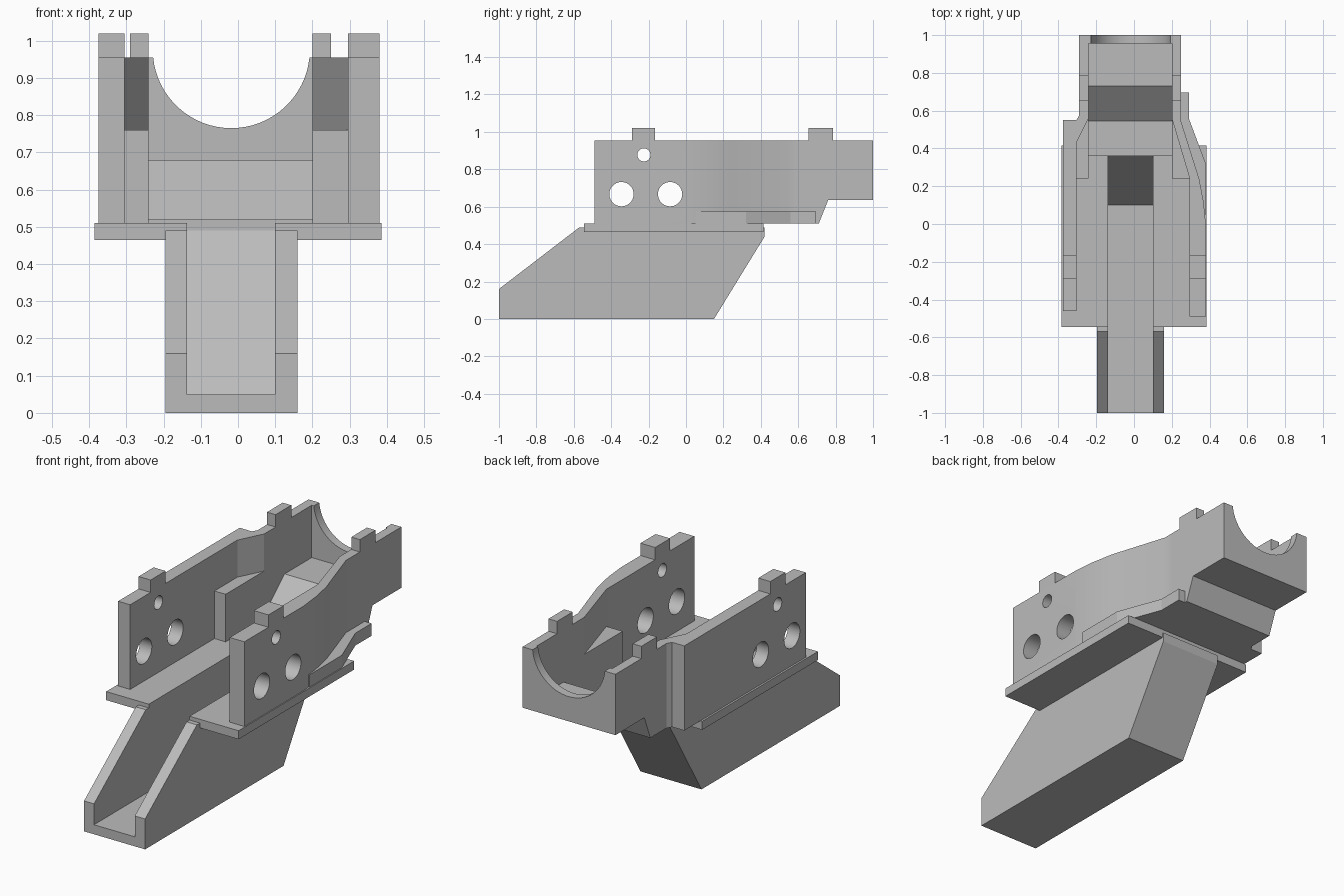
import bpy, bmesh, math
from mathutils import Vector

cube = bpy.data.objects.get("Cube")
if cube:
    bpy.data.objects.remove(cube, do_unlink=True)

grey = bpy.data.materials.new("plain_grey")
grey.use_nodes = True
grey.diffuse_color = (0.5, 0.5, 0.5, 1)
grey.node_tree.nodes["Principled BSDF"].inputs["Base Color"].default_value = (0.5, 0.5, 0.5, 1)


def prism(name, outline, axis, low, high):
    """Extrude a 2D outline along an axis; outline holds the other two coordinates in order."""
    def place(p, d):
        c = list(p)
        c.insert("xyz".index(axis), d)
        return Vector(c)
    bm = bmesh.new()
    face = bm.faces.new([bm.verts.new(place(p, low)) for p in outline])
    top = bmesh.ops.extrude_face_region(bm, geom=[face])["geom"]
    shift = place((0, 0), high - low)
    bmesh.ops.translate(bm, vec=shift, verts=[v for v in top if isinstance(v, bmesh.types.BMVert)])
    bmesh.ops.recalc_face_normals(bm, faces=bm.faces)
    mesh = bpy.data.meshes.new(name)
    bm.to_mesh(mesh)
    bm.free()
    mesh.materials.append(grey)
    ob = bpy.data.objects.new(name, mesh)
    bpy.context.collection.objects.link(ob)
    return ob


def box(name, x, y, z):
    return prism(name, [(x[0], y[0]), (x[1], y[0]), (x[1], y[1]), (x[0], y[1])], "z", *z)


def circle(cy, cz, r, n=40):
    return [(cy + r * math.cos(2 * math.pi * i / n), cz + r * math.sin(2 * math.pi * i / n))
            for i in range(n)]


def activate(ob):
    bpy.ops.object.select_all(action="DESELECT")
    ob.select_set(True)
    bpy.context.view_layer.objects.active = ob


# Main levels and widths
BASE, TOP, TAB = 0.51, 0.955, 1.02
SLOT = (-0.137, 0.10)
REAR = (-0.29, 0.25)
INNER = (-0.24, 0.20)
JOIN = 0.60

# Lower chute: two cheeks, with a floor and sloping back between them
cheek = [(-1, 0), (0.15, 0), (0.42, 0.44), (0.42, 0.49), (-0.57, 0.49), (-1, 0.16)]
prism("chute_right_cheek", cheek, "x", -0.195, SLOT[0])
prism("chute_left_cheek", cheek, "x", SLOT[1], 0.16)
prism("chute_floor", [(-1, 0), (0.15, 0), (0.42, 0.44), (0.42, 0.49), (0.36, 0.49),
                      (0.10, 0.05), (-1, 0.05)], "x", *SLOT)

# Slotted base plate
prism("base_plate", [(-0.385, -0.545), (SLOT[0], -0.545), (SLOT[0], 0.36), (SLOT[1], 0.36),
                     (SLOT[1], -0.545), (0.385, -0.545), (0.385, 0.415), (-0.385, 0.415)],
      "z", 0.465, BASE)

# Side walls in plan
right_wall = prism("right_side_wall", [
    (-0.375, -0.46), (-0.305, -0.46), (-0.305, 0.43), (INNER[0], 0.56), (INNER[0], JOIN),
    (REAR[0], JOIN), (REAR[0], 0.575), (-0.305, 0.55), (-0.375, 0.55)], "z", BASE, TOP)
left_wall = prism("left_side_wall", [
    (0.295, -0.49), (0.38, -0.49), (0.38, 0), (0.368, 0.12), (0.345, 0.24), (REAR[1], 0.54),
    (REAR[1], JOIN), (INNER[1], JOIN), (INNER[1], 0.56), (0.295, 0.24)], "z", BASE, TOP)

# Round holes through both walls
for cy, cz, r in ((-0.345, 0.667, 0.065), (-0.085, 0.667, 0.065), (-0.225, 0.877, 0.035)):
    cutter = prism("hole_cutter", circle(cy, cz, r), "x", -0.6, 0.6)
    cutter.hide_render = True
    for wall in (right_wall, left_wall):
        mod = wall.modifiers.new("hole", "BOOLEAN")
        mod.operation = "DIFFERENCE"
        mod.solver = "EXACT"
        mod.object = cutter
        activate(wall)
        bpy.ops.object.modifier_apply(modifier=mod.name)
    bpy.data.objects.remove(cutter, do_unlink=True)
for wall in (right_wall, left_wall):
    activate(wall)
    bpy.ops.object.shade_smooth_by_angle(angle=math.radians(25))

# Rear cradle sides
side = [(JOIN, BASE), (0.71, BASE), (0.76, 0.635), (1, 0.635), (1, TOP), (JOIN, TOP)]
prism("right_cradle_side", side, "x", REAR[0], INNER[0])
prism("left_cradle_side", side, "x", INNER[1], REAR[1])

# Cradle floor with its ramp
prism("cradle_floor", [(0.36, BASE), (0.71, BASE), (0.76, 0.635), (0.955, 0.635), (0.955, 0.68),
                       (0.73, 0.68), (0.545, 0.52), (0.36, 0.52)], "x", *INNER)

# Rear wall with a round saddle cut
cx, cz, r = -0.018, 0.976, 0.211
start = math.asin((cz - TOP) / r)
saddle = []
for i in range(33):
    a = math.pi + start + (math.pi - 2 * start) * i / 32
    saddle.append((cx + r * math.cos(a), cz + r * math.sin(a)))
rear = prism("rear_saddle_wall", [(INNER[0], TOP)] + saddle
             + [(INNER[1], TOP), (INNER[1], 0.635), (INNER[0], 0.635)], "y", 0.955, 1)
activate(rear)
bpy.ops.object.shade_smooth_by_angle(angle=math.radians(25))

# Low inner blocks beside the ramp
prism("right_inner_block", [(-0.305, 0.24), (INNER[0], 0.24), (INNER[0], 0.56), (-0.305, 0.43)],
      "z", BASE, 0.76)
prism("left_inner_block", [(INNER[1], 0.24), (0.295, 0.24), (INNER[1], 0.56)], "z", BASE, 0.76)

# Low flange along the outside of the left wall
prism("left_flange", [(0.36, 0.05), (0.38, 0.05), (0.38, 0.32), (0.29, 0.56), (0.29, 0.695),
                      (REAR[1], 0.695), (REAR[1], 0.54), (0.345, 0.24)], "z", BASE, 0.575)

# Locating tabs on the wall tops
for label, y, spans in (("front", (-0.29, -0.165), ((-0.375, -0.305), (0.295, 0.38))),
                        ("rear", (0.655, 0.785), ((REAR[0], INNER[0]), (INNER[1], REAR[1])))):
    for hand, x in zip(("right", "left"), spans):
        box(f"{label}_{hand}_tab", x, y, (TOP, TAB))
